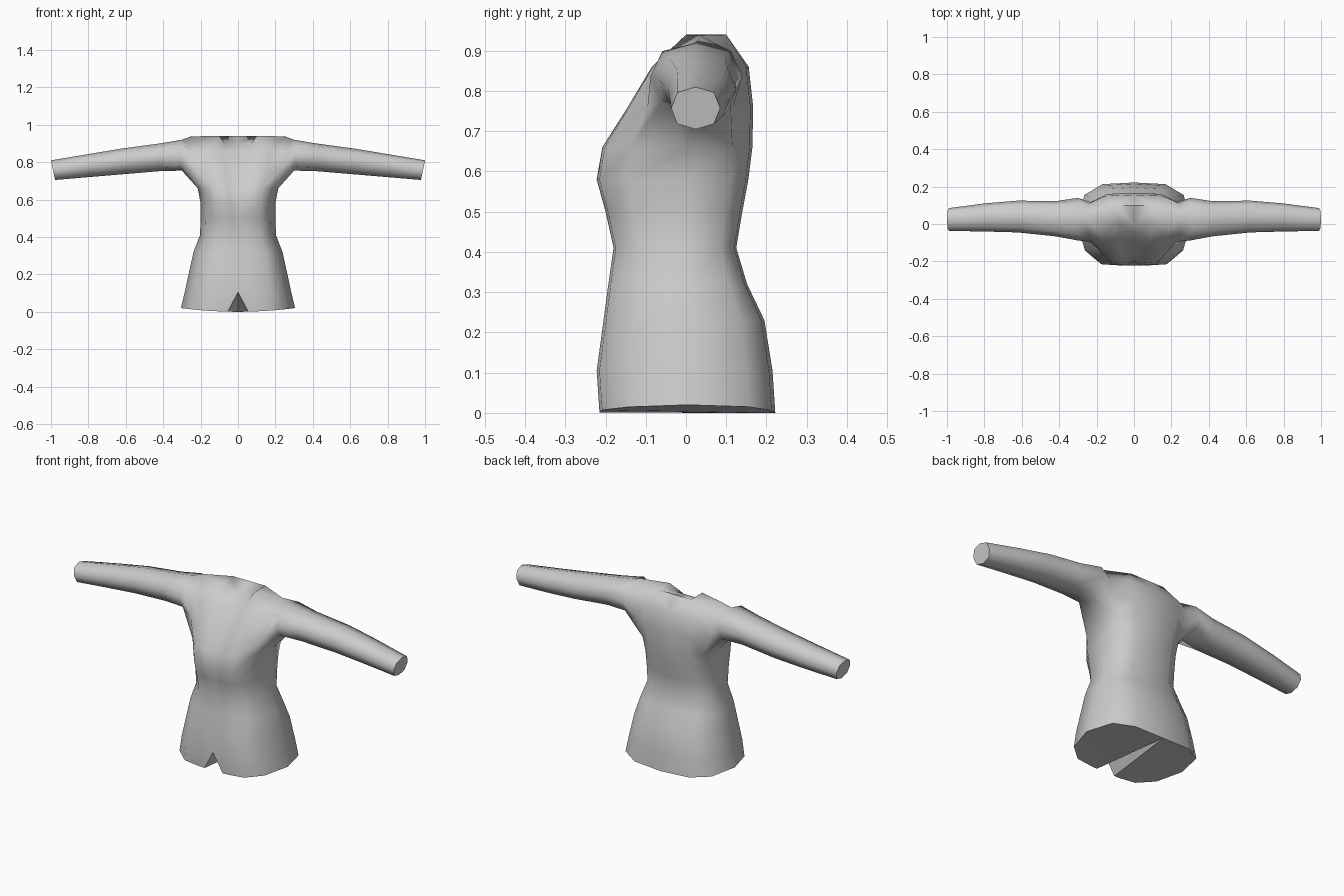
import bpy, bmesh, math

if "Cube" in bpy.data.objects:
    bpy.data.objects.remove(bpy.data.objects["Cube"])

cloth = bpy.data.materials.new("grey cloth")
cloth.diffuse_color = (0.6, 0.6, 0.6, 1)
cloth.use_nodes = True
cloth.node_tree.nodes["Principled BSDF"].inputs["Base Color"].default_value = cloth.diffuse_color

bm = bmesh.new()


def vert(x, y, z):
    return bm.verts.new((x, y, z))


def strip(a, b):
    """Quads between two open rows of equal length."""
    for i in range(len(a) - 1):
        bm.faces.new((a[i], a[i + 1], b[i + 1], b[i]))


# Torso rows: height, half width, front y, back y, lapel x, depth of centre fold
ROWS = [(0.00, .305, -.215, .222, .09, 0),
        (.105, .285, -.222, .215, .07, 0),
        (.23, .258, -.205, .195, .06, 0),
        (.32, .238, -.193, .152, .05, 0),
        (.41, .203, -.180, .125, .04, 0),
        (.50, .200, -.200, .140, .03, .012),
        (.58, .200, -.222, .155, .04, .022),
        (.66, .215, -.208, .165, .055, .035),
        (.76, .265, -.145, .167, .07, .035),
        (.86, .280, -.085, .156, .085, .045)]
# Half outline, as fractions of width and depth, from bust round to the back
SHAPE = [(.6, -.97), (.86, -.66), (1, .02), (.87, .7), (.55, .96), (0, 1)]


def torso_row(z, w, yf, yb, vx, fold):
    hem = z == 0
    pts = [(.055 if hem else 0, yf + fold), (vx, yf)]
    pts += [(fx * w, -fy * yf if fy < 0 else fy * yb) for fx, fy in SHAPE]
    return [vert(x, y, z + (.02 * (x / w) ** 2 if hem else 0)) for x, y in pts]


SIDE = 4
rows = []
for r in ROWS:
    row = torso_row(*r)
    rows.append(row)
for lo, hi in zip(rows[:7], rows[1:8]):
    strip(lo, hi)
# Chest and back on either side of the armhole
for lo, hi in zip(rows[7:9], rows[8:]):
    strip(lo[:SIDE], hi[:SIDE])
    strip(lo[SIDE + 1:], hi[SIDE + 1:])

# Neckline, shoulder and the surface closing the neck
low, mid, top = rows[7], rows[8], rows[9]
neck_mid = vert(0, -.005, .90)
neck_low = vert(.07, -.005, .90)
neck_front = vert(.10, 0, .94)
neck_back = vert(.10, .10, .94)
nape = vert(0, .10, .94)
shoulder = vert(.25, .035, .938)
for f in ((top[0], top[1], neck_low, neck_mid),
          (top[1], neck_front, neck_low),
          (top[1], top[2], neck_front),
          (top[2], top[3], shoulder, neck_front),
          (neck_front, shoulder, neck_back),
          (neck_back, shoulder, top[5], top[6]),
          (neck_back, top[6], top[7], nape),
          (neck_low, neck_front, neck_back),
          (neck_mid, neck_low, neck_back, nape)):
    bm.faces.new(f)

# Hem closed from the back centre, folding up into the front notch
hem = [rows[1][0]] + rows[0][:-1]
for a, b in zip(hem, hem[1:]):
    bm.faces.new((rows[0][-1], b, a))

# Sleeve: x, front y, back y, bottom z, top z
SLEEVE = [(.30, -.088, .140, .755, .920),
          (.42, -.066, .122, .752, .900),
          (.62, -.045, .125, .735, .873),
          (.80, -.040, .110, .720, .843),
          (1.0, -.037, .085, .705, .810)]


def squared(t):
    return math.copysign(abs(t) ** .85, t) if abs(t) > 1e-6 else 0


ring = [low[SIDE], low[3], mid[3], top[3], shoulder, top[5], mid[5], low[5]]
for x, y0, y1, z0, z1 in SLEEVE:
    new = []
    for k in range(8):
        s, c = squared(math.sin(k * math.pi / 4)), squared(math.cos(k * math.pi / 4))
        tilt = .011 * (1 + c) if x == 1 else 0
        new.append(vert(x - tilt, (y0 + y1) / 2 - s * (y1 - y0) / 2,
                        (z0 + z1) / 2 - c * (z1 - z0) / 2))
    strip(ring + ring[:1], new + new[:1])
    ring = new
bm.faces.new(ring)  # cuff end

bmesh.ops.recalc_face_normals(bm, faces=bm.faces)
mesh = bpy.data.meshes.new("shirt")
bm.to_mesh(mesh)
bm.free()
mesh.materials.append(cloth)
shirt = bpy.data.objects.new("shirt", mesh)
bpy.context.collection.objects.link(shirt)
bpy.context.view_layer.objects.active = shirt
shirt.select_set(True)

# Mirror to the other half
mirror = shirt.modifiers.new("mirror", 'MIRROR')
mirror.merge_threshold = .001
bpy.ops.object.modifier_apply(modifier="mirror")

# Consistent outward normals on the closed body
bm = bmesh.new()
bm.from_mesh(mesh)
bmesh.ops.recalc_face_normals(bm, faces=bm.faces)
bm.to_mesh(mesh)
bm.free()
bpy.ops.object.shade_smooth_by_angle(angle=math.radians(62))
